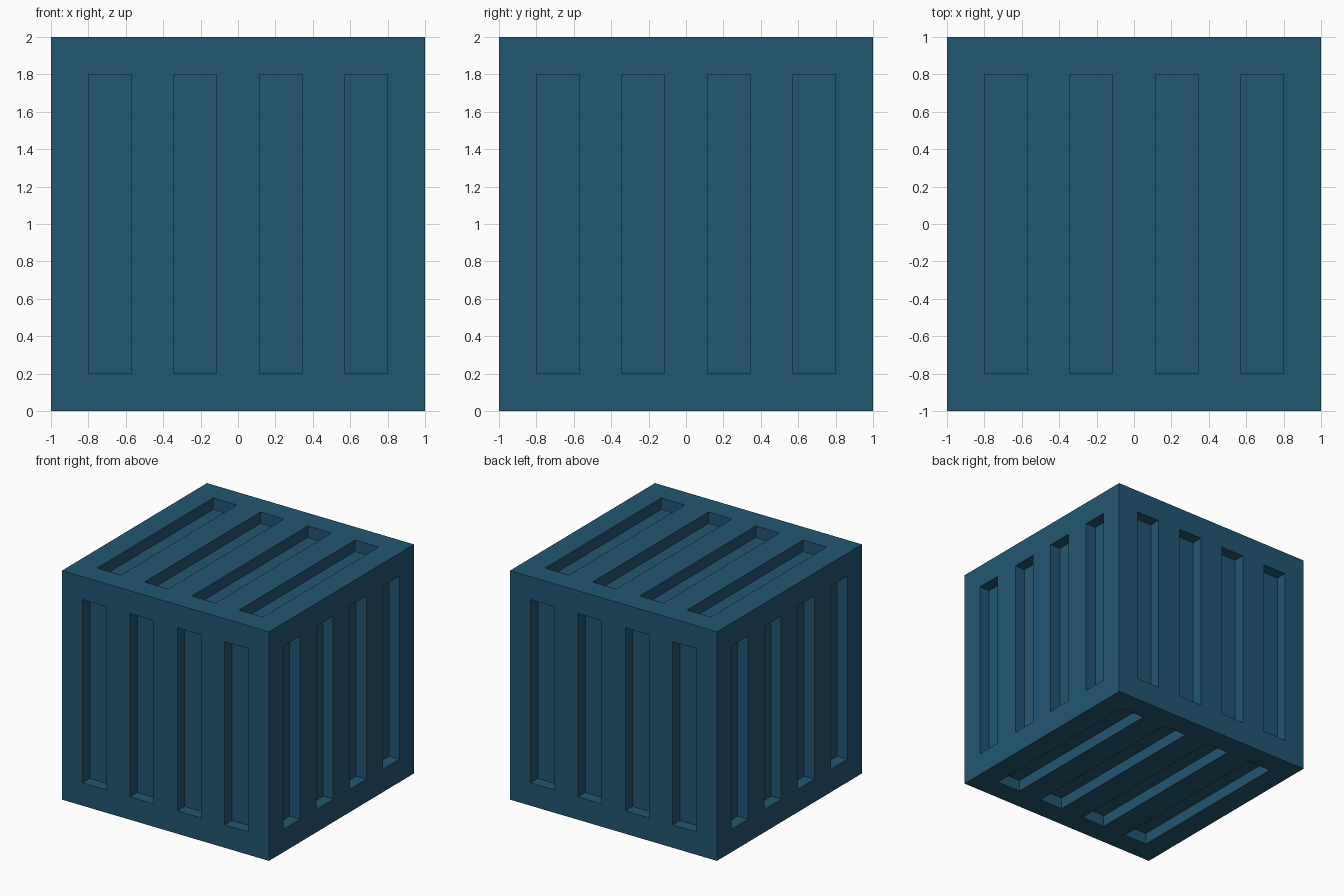
import bpy, bmesh
from math import radians
from mathutils import Matrix, Vector

if "Cube" in bpy.data.objects:
    bpy.data.objects.remove(bpy.data.objects["Cube"])

HALF, RIM, DEPTH, SLOTS = 1.0, 0.8, 0.1, 4
step = 2 * RIM / (2 * SLOTS - 1)
xs = [-RIM + i * step for i in range(2 * SLOTS)]

bm = bmesh.new()


def panel(matrix):
    """One crate side: mitred border, flush slats and recessed slots."""
    def face(points):
        return bm.faces.new([bm.verts.new(matrix @ Vector((x, y, z))) for x, y, z in points])

    h, r, d = HALF, RIM, HALF - DEPTH
    # border
    face([(-h, -h, h), (h, -h, h)] + [(x, -r, h) for x in reversed(xs)])
    face([(h, h, h), (-h, h, h)] + [(x, r, h) for x in xs])
    face([(h, -h, h), (h, h, h), (r, r, h), (r, -r, h)])
    face([(-h, h, h), (-h, -h, h), (-r, -r, h), (-r, r, h)])
    # alternating slots and slats
    for i, (a, b) in enumerate(zip(xs, xs[1:])):
        ring = [(a, -r), (b, -r), (b, r), (a, r)]
        if i % 2:
            face([(x, y, h) for x, y in ring])
        else:
            face([(x, y, d) for x, y in ring])
            for (x0, y0), (x1, y1) in zip(ring, ring[1:] + ring[:1]):
                face([(x0, y0, h), (x1, y1, h), (x1, y1, d), (x0, y0, d)])


# top, bottom, then four upright sides
panel(Matrix.Identity(4))
panel(Matrix.Rotation(radians(180), 4, 'Y'))
for k in range(4):
    panel(Matrix.Rotation(radians(90 * k), 4, 'Z') @ Matrix.Rotation(radians(90), 4, 'X'))

bmesh.ops.remove_doubles(bm, verts=bm.verts, dist=1e-4)
bmesh.ops.translate(bm, verts=bm.verts, vec=(0, 0, HALF))
bmesh.ops.recalc_face_normals(bm, faces=bm.faces)

mesh = bpy.data.meshes.new("crate")
bm.to_mesh(mesh)
bm.free()
crate = bpy.data.objects.new("crate", mesh)
bpy.context.collection.objects.link(crate)

# blue paint
paint = bpy.data.materials.new("blue_paint")
paint.diffuse_color = (0.016, 0.095, 0.17, 1)
paint.use_nodes = True
paint.node_tree.nodes["Principled BSDF"].inputs["Base Color"].default_value = paint.diffuse_color
mesh.materials.append(paint)
